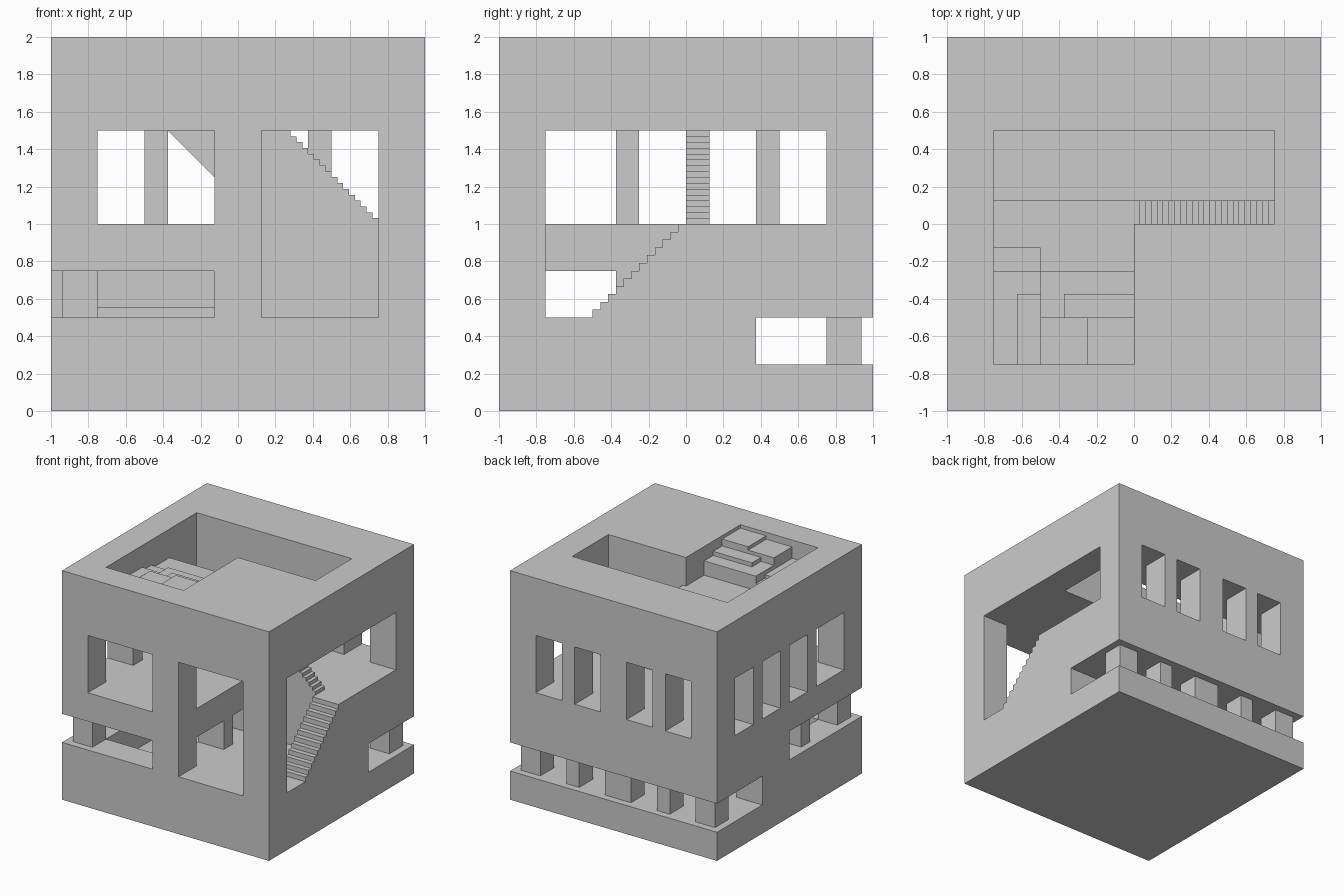
import bpy, bmesh

if "Cube" in bpy.data.objects:
    bpy.data.objects.remove(bpy.data.objects["Cube"])


def prism(name, profile, axis, lo, hi):
    """Extrude a closed 2D profile along axis 'x' (y,z), 'y' (x,z) or 'z' (x,y)."""
    def put(p, d):
        return {'x': (d, p[0], p[1]), 'y': (p[0], d, p[1]), 'z': (p[0], p[1], d)}[axis]
    bm = bmesh.new()
    face = bm.faces.new([bm.verts.new(put(p, lo)) for p in profile])
    out = bmesh.ops.extrude_face_region(bm, geom=[face])
    shift = put((0, 0), hi - lo)
    bmesh.ops.translate(bm, vec=shift,
                        verts=[v for v in out['geom'] if isinstance(v, bmesh.types.BMVert)])
    bmesh.ops.recalc_face_normals(bm, faces=bm.faces)
    mesh = bpy.data.meshes.new(name)
    bm.to_mesh(mesh)
    bm.free()
    ob = bpy.data.objects.new(name, mesh)
    bpy.context.scene.collection.objects.link(ob)
    return ob


def box(name, x0, x1, y0, y1, z0, z1):
    return prism(name, [(x0, y0), (x1, y0), (x1, y1), (x0, y1)], 'z', z0, z1)


def steps(start, z, run, rise, count):
    """Stair outline climbing from (start, z)."""
    pts = [(start, z)]
    for i in range(count):
        pts += [(start + run * i, z + rise * (i + 1)), (start + run * (i + 1), z + rise * (i + 1))]
    return pts


building = box("building", -1, 1, -1, 1, 0, 2)


def cut(*extent):
    cutter = box("cutter", *extent)
    cutter.hide_render = True
    mod = building.modifiers.new("cut", 'BOOLEAN')
    mod.operation, mod.solver, mod.object = 'DIFFERENCE', 'EXACT', cutter
    bpy.context.view_layer.objects.active = building
    bpy.ops.object.modifier_apply(modifier=mod.name)
    bpy.data.objects.remove(cutter, do_unlink=True)


# Upper room with its front window and wide right opening
cut(-.75, .75, -.75, .75, 1, 1.5)
cut(-.75, -.125, -1.1, -.7, 1, 1.5)
cut(.7, 1.1, -.75, .75, 1, 1.5)
# Windows in the back and left walls
for a, b in ((-.75, -.5), (-.375, -.125), (.125, .375), (.5, .75)):
    cut(a, b, .7, 1.1, 1, 1.5)
for a, b in ((-.75, -.375), (-.25, 0), (.125, .375), (.5, .75)):
    cut(-1.1, -.7, a, b, 1, 1.5)
# Double-height stair well, open to the front and right
cut(.125, .75, -1.1, -.7, .5, 1.5)
cut(.125, 1.1, -.75, 0, .5, 1.1)
# Lower room, open around the front left corner
cut(-1.1, -.125, -1.1, 0, .5, .75)
cut(-.2, .2, -.75, 0, .5, .75)
# Bottom gallery along the back, and the sunken floor joined to it
cut(-1.1, 1.1, .375, 1.1, .25, .5)
cut(-.75, -.125, -.75, .4, .25, .55)
# Roof court: sunken terrace, open light well, stair opening
cut(-.75, 0, -.75, .2, 1.75, 2.1)
cut(-.75, .75, .125, .5, 1.4, 2.1)
cut(0, .75, 0, .2, 1.4, 2.1)

# Back gallery pillars
for a, b in ((-.9375, -.75), (-.5, -.375), (-.125, .125), (.375, .5), (.75, .9375)):
    box("gallery_pillar", a, b, .75, .9375, .25, .5)
# Lower room pillars
box("corner_pillar", -.9375, -.75, -.9375, -.75, .5, .75)
box("side_pillar", -.9375, -.75, -.375, -.25, .5, .75)
box("inner_pillar", -.125, .125, -.375, -.25, .5, .75)

# Stairs from the well to the upper room, and on to the roof terrace
prism("lower_stairs", steps(-.5, .5, 1 / 24, 1 / 24, 12) + [(0, .5)], 'x', .75, 1)
prism("upper_stairs", steps(.75, 1, -1 / 32, 1 / 32, 24) + [(0, 1.5), (-.375, 1.5), (.125, 1)],
      'y', 0, .125)

# Stepped blocks on the roof terrace
for x0, x1, y0, y1, z in (
        (-.75, -.5, -.25, -.125, 1.78), (-.75, -.5, -.75, -.25, 1.81),
        (-.625, -.5, -.75, -.375, 1.84), (-.5, 0, -.5, -.25, 1.875),
        (-.375, 0, -.5, -.375, 1.91), (-.5, -.25, -.75, -.5, 1.94),
        (-.25, 0, -.75, -.5, 1.97)):
    box("terrace_block", x0, x1, y0, y1, 1.75, z)
